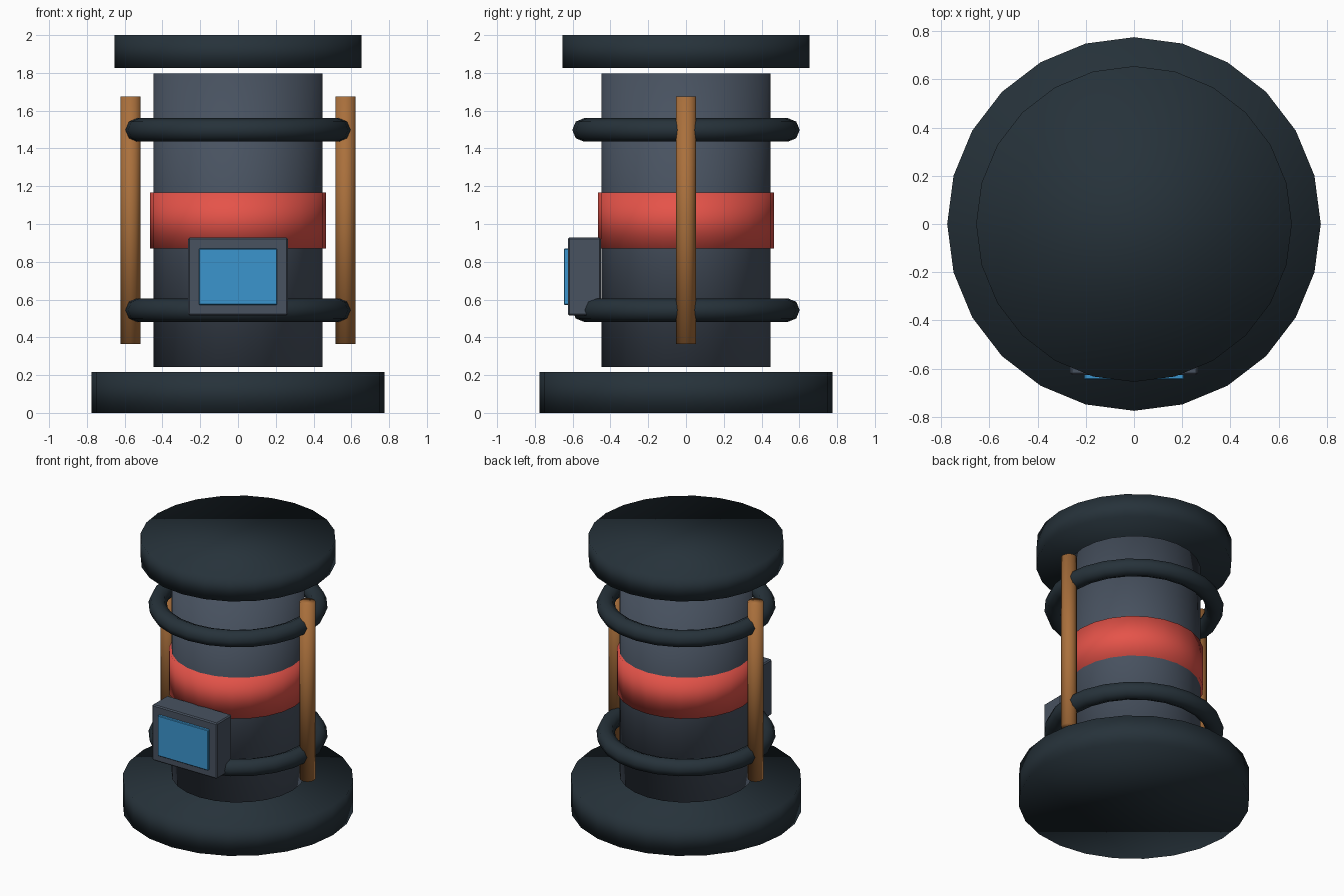
import bpy
from math import pi

cube = bpy.data.objects.get("Cube")
if cube:
    bpy.data.objects.remove(cube, do_unlink=True)


def material(name, rgb):
    """Flat material from an sRGB colour in 0-255."""
    lin = [((c / 255 + 0.055) / 1.055) ** 2.4 for c in rgb]
    mat = bpy.data.materials.new(name)
    mat.use_nodes = True
    mat.diffuse_color = (*lin, 1)
    bsdf = mat.node_tree.nodes["Principled BSDF"]
    bsdf.inputs["Base Color"].default_value = (*lin, 1)
    bsdf.inputs["Roughness"].default_value = 0.7
    return mat


dark = material("dark slate", (38, 50, 58))
steel = material("steel grey", (72, 82, 96))
red = material("warning red", (229, 83, 73))
copper = material("copper", (170, 112, 60))
blue = material("screen blue", (59, 149, 206))


def finish(name, mat, smooth=True):
    obj = bpy.context.object
    obj.name = obj.data.name = name
    obj.data.materials.append(mat)
    if smooth:
        bpy.ops.object.shade_smooth()
    return obj


def cylinder(name, radius, bottom, top, mat, x=0, sides=24):
    bpy.ops.mesh.primitive_cylinder_add(
        vertices=sides, radius=radius, depth=top - bottom,
        location=(x, 0, (bottom + top) / 2))
    return finish(name, mat)


def ring(name, z):
    bpy.ops.mesh.primitive_torus_add(
        major_segments=24, minor_segments=8,
        major_radius=0.54, minor_radius=0.062, location=(0, 0, z))
    return finish(name, dark)


def box(name, width, front, back, bottom, top, mat, bevel):
    bpy.ops.mesh.primitive_cube_add(
        size=1, location=(0, (front + back) / 2, (bottom + top) / 2))
    obj = finish(name, mat, smooth=False)
    obj.scale = (width, back - front, top - bottom)
    bpy.ops.object.transform_apply(location=False, rotation=False, scale=True)
    mod = obj.modifiers.new("soft edges", "BEVEL")
    mod.width = bevel
    mod.segments = 1
    return obj


# Main drum with its end caps and coloured band
cylinder("base", 0.775, 0, 0.217, dark)
cylinder("body", 0.447, 0.243, 1.796, steel)
cylinder("top_cap", 0.655, 1.826, 2.0, dark)
cylinder("red_band", 0.465, 0.87, 1.166, red)

# Guard rings around the drum
ring("lower_ring", 0.544)
ring("upper_ring", 1.498)

# Upright rods on both sides
for side, x in (("left", 0.569), ("right", -0.569)):
    cylinder(side + "_rod", 0.053, 0.364, 1.675, copper, x, sides=12)

# Control panel on the front
box("panel_housing", 0.53, -0.626, -0.45, 0.516, 0.928, steel, 0.008)
box("panel_screen", 0.414, -0.646, -0.62, 0.572, 0.87, blue, 0.004)
